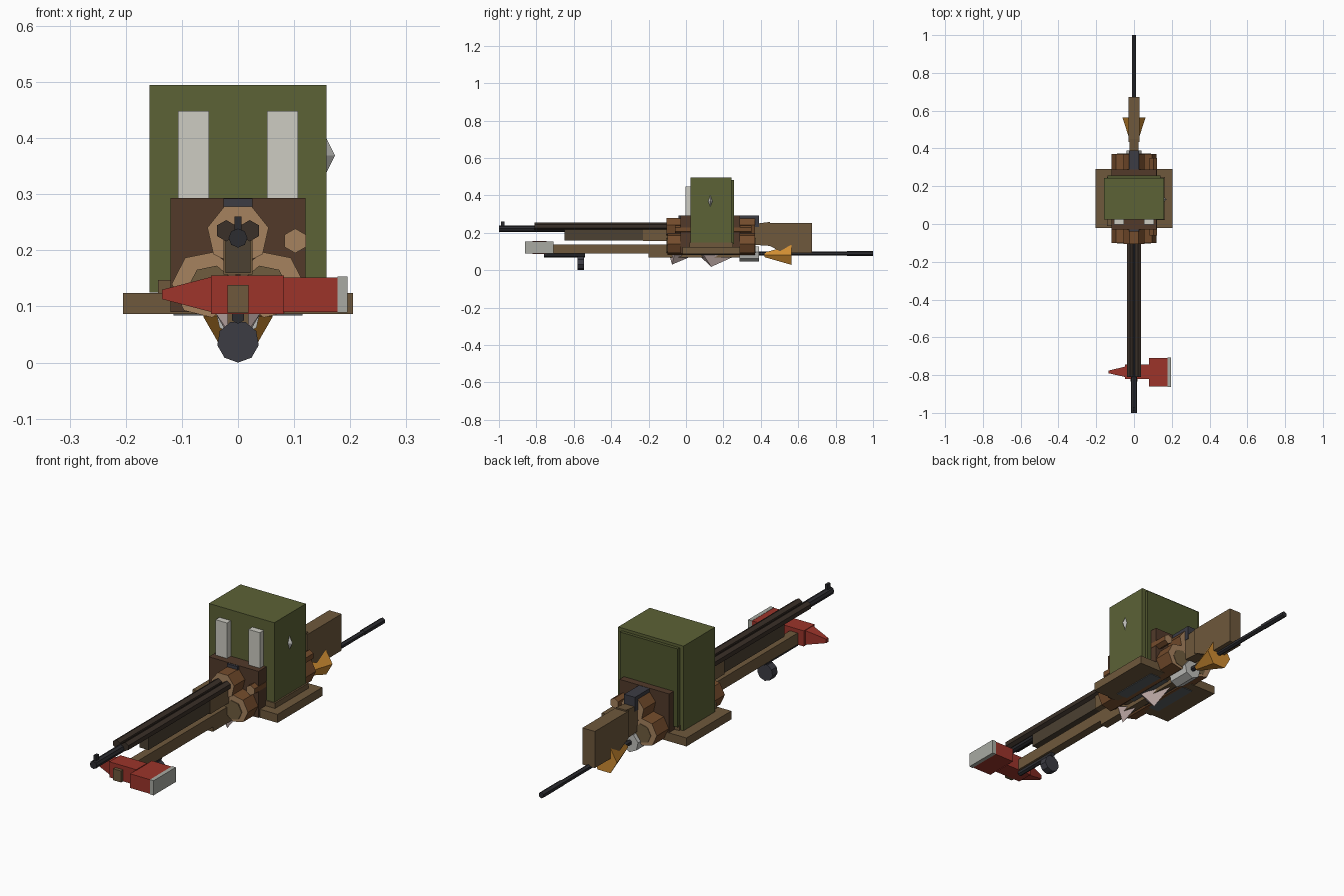
import bpy, bmesh, math
from mathutils import Matrix, Vector

if "Cube" in bpy.data.objects:
    bpy.data.objects.remove(bpy.data.objects["Cube"])


def lin(c):
    return ((c / 255 + 0.055) / 1.055) ** 2.4 if c > 10 else c / 3294


MATS = {}
for key, rgb in {
    "olive": (92, 98, 54), "flap_olive": (80, 86, 46), "strap_grey": (205, 204, 194),
    "crate_brown": (82, 58, 42), "wood": (110, 88, 60), "dark_wood": (76, 65, 50),
    "bark": (116, 76, 44), "log_end": (166, 130, 94), "heartwood": (112, 92, 62),
    "metal": (60, 60, 68), "black": (44, 44, 48), "tube": (58, 48, 40),
    "red": (156, 52, 42), "blade": (168, 170, 162), "orange": (206, 140, 50),
    "silver": (190, 190, 186), "pink": (206, 184, 180), "slate": (92, 96, 100),
}.items():
    m = bpy.data.materials.new(key)
    m.diffuse_color = (*[lin(c) for c in rgb], 1)
    m.use_nodes = True
    m.node_tree.nodes["Principled BSDF"].inputs["Base Color"].default_value = m.diffuse_color
    MATS[key] = m


def finish(name, bm, *cols):
    bmesh.ops.recalc_face_normals(bm, faces=bm.faces)
    me = bpy.data.meshes.new(name)
    bm.to_mesh(me)
    bm.free()
    for c in cols:
        me.materials.append(MATS[c])
    ob = bpy.data.objects.new(name, me)
    bpy.context.collection.objects.link(ob)
    return ob


def box(name, x, y, z, col):
    """Box from (min, max) ranges."""
    bm = bmesh.new()
    bmesh.ops.create_cube(bm, size=1)
    for v in bm.verts:
        v.co = Vector([(r[0] + r[1]) / 2 + c * (r[1] - r[0]) for r, c in zip((x, y, z), v.co)])
    return finish(name, bm, col)


def rod(name, n, r, y, x, z, col, r2=None, end=None, turn=0.0):
    """n-sided prism or cone along y; r at y[0], r2 at y[1]."""
    bm = bmesh.new()
    mat = (Matrix.Translation((x, (y[0] + y[1]) / 2, z)) @ Matrix.Rotation(math.radians(-90), 4, 'X')
           @ Matrix.Rotation(turn, 4, 'Z'))
    bmesh.ops.create_cone(bm, cap_ends=True, segments=n, radius1=r, radius2=r if r2 is None else r2,
                          depth=y[1] - y[0], matrix=mat)
    if end:
        bm.normal_update()
        for f in bm.faces:
            if abs(f.normal.y) > 0.9:
                f.material_index = 1
    return finish(name, bm, *([col, end] if end else [col]))


def slab(name, pts, x, col):
    """Side profile in (y, z), extruded over x."""
    bm = bmesh.new()
    f = bm.faces.new([bm.verts.new((x[0], *p)) for p in pts])
    ext = bmesh.ops.extrude_face_region(bm, geom=[f])
    bmesh.ops.translate(bm, vec=(x[1] - x[0], 0, 0),
                        verts=[v for v in ext["geom"] if isinstance(v, bmesh.types.BMVert)])
    return finish(name, bm, col)


def solid(name, pts, col):
    """Convex solid round a few points."""
    bm = bmesh.new()
    for p in pts:
        bm.verts.new(p)
    bmesh.ops.convex_hull(bm, input=bm.verts)
    return finish(name, bm, col)


# Backpack
box("bag_body", (-.158, .158), (.025, .243), (.125, .495), "olive")
box("bag_flap", (-.14, .14), (.24, .257), (.14, .483), "flap_olive")
for s, side in ((-1, "left"), (1, "right")):
    box(f"bag_strap_{side}", tuple(sorted((s * .052, s * .107))), (-.002, .03), (.2, .448), "strap_grey")
solid("bag_gem", [(.155, .13, .333), (.155, .13, .405), (.155, .116, .369),
                  (.155, .144, .369), (.173, .13, .369)], "silver")

# Crate and base board with an underside panel
box("crate", (-.12, .12), (-.03, .288), (.09, .293), "crate_brown")
box("base_board", (-.205, .205), (-.02, .29), (.087, .124), "wood")
box("board_panel", (-.115, .115), (.025, .25), (.084, .09), "slate")
box("left_batten", (-.143, -.11), (-.01, .25), (.12, .147), "wood")
box("right_batten", (.11, .165), (.02, .25), (.12, .147), "wood")

# Bundled logs through the crate
rod("top_log", 7, .056, (-.105, .37), 0, .228, "bark", end="log_end")
for s, side in ((-1, "left"), (1, "right")):
    rod(f"lower_log_{side}", 7, .06, (-.1, .37), s * .058, .139, "bark", end="log_end", turn=s * .2)
    rod(f"log_core_{side}", 7, .042, (-.104, .372), s * .048, .132, "heartwood", turn=s * .2)
rod("small_log", 6, .022, (-.06, .35), .102, .217, "bark", end="log_end")

# Rifle
rod("rifle_barrel", 8, .017, (-1, .1), 0, .222, "black")
box("front_sight", (-.006, .006), (-.99, -.97), (.23, .26), "black")
for s, side in ((-1, "left"), (1, "right")):
    rod(f"side_tube_{side}", 6, .019, (-.81, -.03), s * .021, .235, "tube")
box("forestock", (-.022, .022), (-.65, -.22), (.16, .22), "dark_wood")
box("forestock_rear", (-.026, .026), (-.23, .05), (.157, .222), "wood")
box("receiver", (-.026, .026), (-.04, .39), (.23, .292), "metal")
slab("stock_wrist", [(.3, .14), (.45, .13), (.45, .258), (.3, .24)], (-.024, .024), "wood")
slab("stock_butt", [(.435, .137), (.52, .092), (.673, .092), (.673, .252), (.435, .252)],
     (-.03, .03), "wood")

# Axe
box("axe_handle", (-.019, .019), (-.835, .1), (.088, .138), "wood")
box("axe_body", (-.048, .082), (-.82, -.745), (.087, .155), "red")
box("axe_cheek", (.08, .178), (-.86, -.71), (.09, .152), "red")
box("axe_edge", (.177, .195), (-.862, -.708), (.089, .153), "blade")
solid("axe_spike", [(x, y, z) for x, ys, zs in
                    ((-.047, (-.81, -.755), (.09, .153)), (-.135, (-.79, -.776), (.113, .13)))
                    for y in ys for z in zs], "red")

# Pole slung underneath
rod("pole_tip", 6, .012, (-.76, -.54), 0, .081, "black")
rod("pole_basket", 9, .0375, (-.58, -.545), 0, .0375, "metal")
box("pole_grip", (-.019, .019), (-.2, .29), (.067, .09), "wood")
rod("pole_collar", 7, .042, (.285, .39), 0, .088, "silver")
rod("pole_rear", 6, .0115, (.38, 1), 0, .089, "black")
rod("pole_end", 6, .0135, (.86, 1), 0, .09, "black")
rod("flared_guard", 6, .014, (.42, .565), 0, .082, "orange", r2=.062, turn=math.pi / 2)

# Pale shards hanging below the board
for i, (y0, y1, yt, zt) in enumerate(((-.09, .02, -.075, .03), (.06, .25, .135, .018))):
    solid(f"shard_{i}", [(-.04, y0 + .03, .088), (.04, y0 + .03, .088), (0, y0, .088),
                         (0, y1, .07), (0, yt, zt)], "pink")
